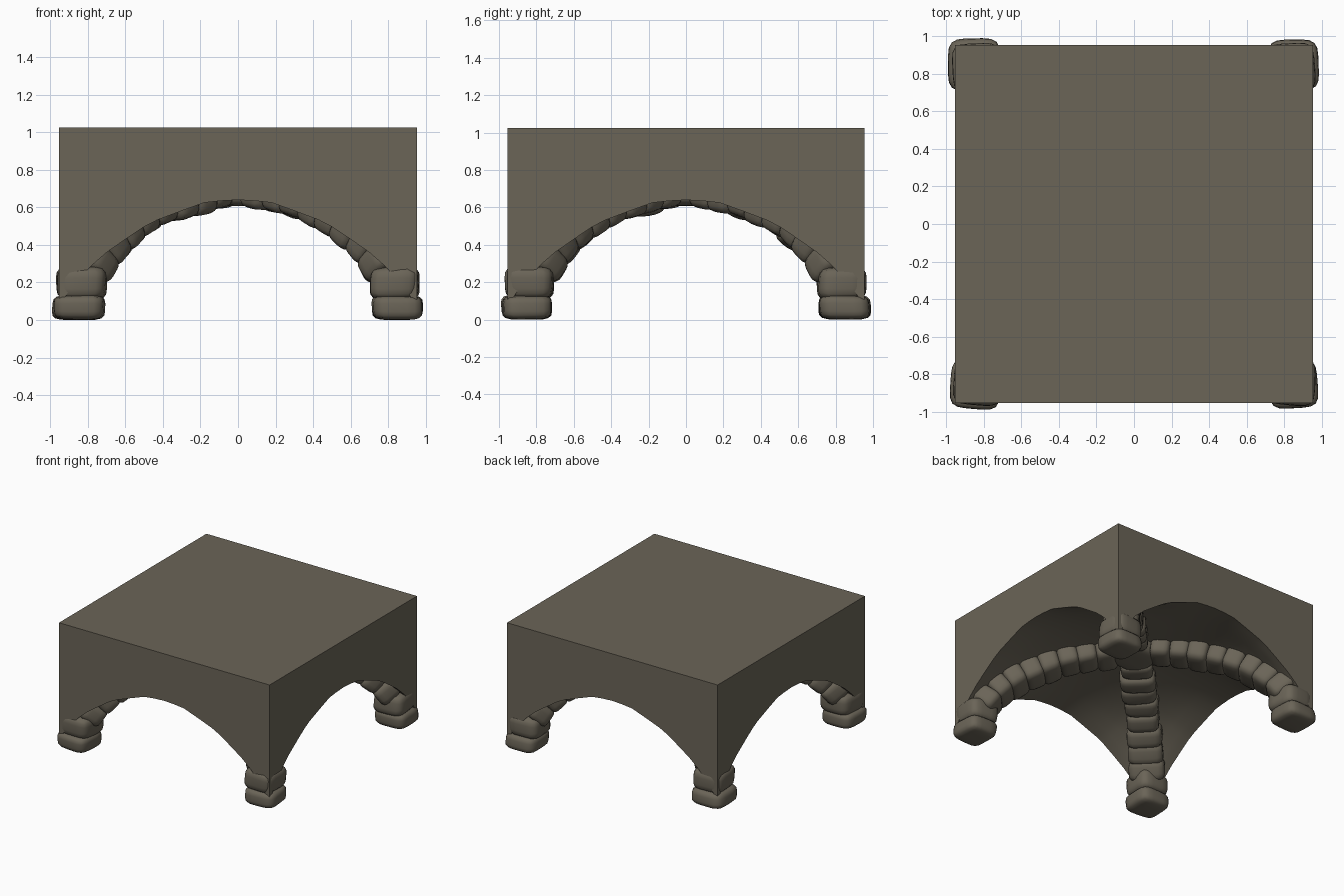
import bpy, bmesh, math, random
from mathutils import Vector, Matrix

if "Cube" in bpy.data.objects:
    bpy.data.objects.remove(bpy.data.objects["Cube"])

random.seed(4)
E, TOP = 0.955, 1.025

# edge arch profile and diagonal (groin) profile: distance from centre, height
ARCH = [(0, .64), (.09, .635), (.18, .625), (.3, .582), (.43, .533), (.5, .497),
        (.6, .43), (.7, .36), (.78, .29), (.86, .205), (.91, .14), (E, .06)]
GROIN = [(0, .71), (.15, .70), (.25, .685), (.35, .66), (.45, .625), (.54, .58),
         (.63, .51), (.71, .435), (.78, .34), (.86, .21), (E, .06)]
# centre line of a rib, from the foot up
RIB = [(.85, .068), (.835, .195), (.785, .305), (.715, .405), (.635, .49), (.545, .555),
       (.45, .605), (.35, .645), (.25, .67), (.15, .69)]


def material(name, rgb):
    m = bpy.data.materials.new(name)
    m.diffuse_color = (*rgb, 1)
    m.use_nodes = True
    m.node_tree.nodes["Principled BSDF"].inputs["Base Color"].default_value = m.diffuse_color
    return m


STONE = material("brown_grey_stone", (.145, .128, .096))


def lerp(table, d):
    for (a, za), (b, zb) in zip(table, table[1:]):
        if d <= b + 1e-6:
            return za + (zb - za) * (d - a) / (b - a)
    return table[-1][1]


def ceiling(x, y):
    m, n = max(abs(x), abs(y)), min(abs(x), abs(y))
    if m < 1e-6:
        return GROIN[0][1]
    g = lerp(GROIN, m)
    crown = .64 + .07 * (1 - (m / E) ** 2)
    low = ARCH[-1][1]
    shape = (lerp(ARCH, n / m * E) - low) / (.64 - low)
    return g + (crown - g) * shape


def finish(bm, name, angle):
    bmesh.ops.recalc_face_normals(bm, faces=bm.faces)
    me = bpy.data.meshes.new(name)
    bm.to_mesh(me)
    bm.free()
    me.materials.append(STONE)
    ob = bpy.data.objects.new(name, me)
    bpy.context.collection.objects.link(ob)
    bpy.ops.object.select_all(action='DESELECT')
    ob.select_set(True)
    bpy.context.view_layer.objects.active = ob
    bpy.ops.object.shade_smooth_by_angle(angle=math.radians(angle))
    return ob


# vault block: curved ceiling grid, four arched walls and a flat top
half = [d for d, _ in ARCH]
C = [-d for d in reversed(half[1:])] + half
N = len(C)
bm = bmesh.new()
grid = [[bm.verts.new((x, y, ceiling(x, y))) for y in C] for x in C]
for i in range(N - 1):
    for j in range(N - 1):
        a, b, c, d = grid[i][j], grid[i + 1][j], grid[i + 1][j + 1], grid[i][j + 1]
        if i == j:                       # keep the creases on the diagonals
            bm.faces.new((a, b, c))
            bm.faces.new((a, c, d))
        elif i + j == N - 2:
            bm.faces.new((a, b, d))
            bm.faces.new((b, c, d))
        else:
            bm.faces.new((a, b, c, d))
corner = {(sx, sy): bm.verts.new((sx * E, sy * E, TOP)) for sx in (-1, 1) for sy in (-1, 1)}
bm.faces.new([corner[k] for k in ((-1, -1), (1, -1), (1, 1), (-1, 1))])
for s, k in ((-1, 0), (1, N - 1)):
    bm.faces.new([grid[i][k] for i in range(N)] + [corner[1, s], corner[-1, s]])
    bm.faces.new([grid[k][i] for i in range(N)] + [corner[s, 1], corner[s, -1]])
finish(bm, "vault_block", 35)


def add_stone(bm, centre, axes, size, p=4.5, jitter=.1):
    """Rounded, slightly uneven block: a cube pulled onto a superellipsoid."""
    tmp = bmesh.new()
    bmesh.ops.create_cube(tmp, size=2)
    bmesh.ops.subdivide_edges(tmp, edges=tmp.edges[:], cuts=5, use_grid_fill=True)
    bump = {(a, b, c): 1 + random.uniform(-jitter, jitter * .6)
            for a in (-1, 1) for b in (-1, 1) for c in (-1, 1)}
    for v in tmp.verts:
        co = v.co / sum(abs(t) ** p for t in v.co) ** (1 / p)
        k = sum(w * (1 + a * co.x) * (1 + b * co.y) * (1 + c * co.z) / 8
                for (a, b, c), w in bump.items())
        v.co = centre + sum((axes[i] * (co[i] * size[i] * k) for i in range(3)), Vector())
    me = bpy.data.meshes.new("tmp")
    tmp.to_mesh(me)
    tmp.free()
    bm.from_mesh(me)
    bpy.data.meshes.remove(me)


# four diagonal ribs of stacked stones ending in feet
for name, sx, sy in (("front_left", -1, -1), ("front_right", 1, -1),
                     ("back_right", 1, 1), ("back_left", -1, 1)):
    bm = bmesh.new()
    pts = [Vector((sx * d, sy * d, z)) for d, z in RIB]
    side = Vector((-sy, sx, 0)).normalized()
    for i, p in enumerate(pts):
        if i < 2:                        # foot stones sit square
            axes = Matrix.Rotation(random.uniform(-.1, .1), 3, 'Z').col
            size = (.138, .138, .066) if i == 0 else (.133, .133, .09)
        else:
            t = (pts[min(i + 1, len(pts) - 1)] - pts[i - 1]).normalized()
            axes = (side, t.cross(side), t)
            size = (random.uniform(.125, .14), random.uniform(.098, .112), .082)
        add_stone(bm, p, axes, size)
    # rest the foot on the ground
    low = min(v.co.z for v in bm.verts)
    for v in bm.verts:
        if v.co.z < .1:
            v.co.z -= low * (1 - v.co.z / .1)
    finish(bm, name + "_rib", 60)

# keystone where the ribs meet
bm = bmesh.new()
add_stone(bm, Vector((0, 0, .69)), Matrix.Identity(3).col, (.18, .17, .085))
finish(bm, "keystone", 60)
